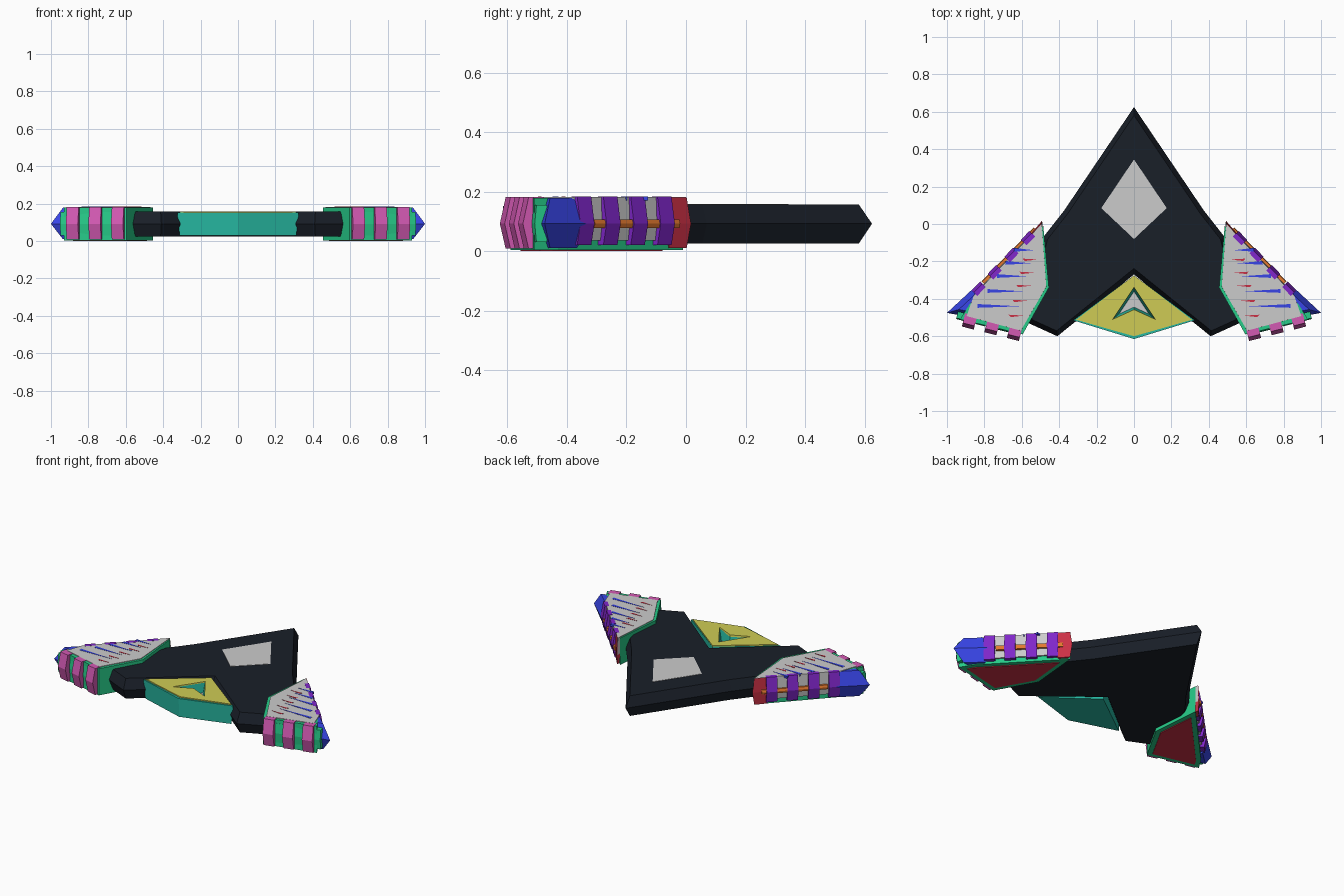
import bpy, bmesh
from mathutils import Vector as V

if "Cube" in bpy.data.objects:
    bpy.data.objects.remove(bpy.data.objects["Cube"])

COLORS = dict(black=(.010, .014, .022), teal=(.02, .48, .36), yellow=(.62, .60, .09),
              green=(.02, .60, .25), red=(.60, .03, .06), blue=(.04, .06, .80),
              purple=(.22, .02, .60), pink=(.65, .10, .45), orange=(.80, .20, .03))
MATS = {}
for key, c in COLORS.items():
    MATS[key] = bpy.data.materials.new(key)
    MATS[key].diffuse_color = (*c, 1)


def inset(pts, d):
    """Offset a closed 2D outline inwards by d with mitred corners."""
    p = [V(q) for q in pts]
    n = len(p)
    area = sum(p[i].x * p[(i + 1) % n].y - p[(i + 1) % n].x * p[i].y for i in range(n))
    s = 1 if area > 0 else -1
    res = []
    for i in range(n):
        a = (p[i] - p[i - 1]).normalized()
        b = (p[(i + 1) % n] - p[i]).normalized()
        na, nb = V((-a.y, a.x)) * s, V((-b.y, b.x)) * s
        res.append(p[i] + (na + nb) * d / (1 + na.dot(nb)))
    return res


def loft(name, rings, color=None, mirror=False):
    """Closed solid through (z, outline) rings."""
    bm = bmesh.new()
    loops = [[bm.verts.new((x, y, z)) for x, y in pts] for z, pts in rings]
    n = len(loops[0])
    bm.faces.new(loops[0])
    bm.faces.new(loops[-1])
    for lo, hi in zip(loops, loops[1:]):
        for i in range(n):
            j = (i + 1) % n
            bm.faces.new((lo[i], lo[j], hi[j], hi[i]))
    bmesh.ops.recalc_face_normals(bm, faces=bm.faces)
    me = bpy.data.meshes.new(name)
    bm.to_mesh(me)
    bm.free()
    ob = bpy.data.objects.new(name, me)
    bpy.context.collection.objects.link(ob)
    if color:
        me.materials.append(MATS[color])
    if mirror:
        m = ob.modifiers.new("mirror", 'MIRROR')
        m.use_axis = (True, False, False)
    return ob


def slab(name, pts, levels, color=None, mirror=False):
    """Loft of one outline with a different inset at each height."""
    return loft(name, [(z, inset(pts, d)) for z, d in levels], color, mirror)


def both(half):
    """Complete a half outline that starts and ends on the centre line."""
    return half + [(-x, y) for x, y in half[-2:0:-1]]


def chevron(name, p, edge, width, out, depth, color, z=(.008, .092, .181), tip=.02):
    """Block across a wing edge whose outer face is pointed at mid height."""
    e = V(edge).normalized()
    o = V((e.y, -e.x)) if out[1] < 0 else V((-e.y, e.x))
    reach = abs(out[0])
    rings = []
    for h, r in zip(z, (reach - tip, reach, reach - tip)):
        a, b = V(p) - e * width / 2, V(p) + e * width / 2
        rings.append((h, [a - o * depth, b - o * depth, b + o * r, a + o * r]))
    return loft(name, rings, color, True)


# Centre hull with bevelled rim
hull = both([(0, .625), (.375, .07), (.485, -.07), (.53, -.25), (.575, -.525), (.41, -.6), (0, -.27)])
slab("hull", hull, [(.025, .025), (.092, 0), (.157, .025)], 'black')
slab("diamond_window", both([(0, .345), (.175, .085), (0, -.08)]), [(.14, 0), (.159, 0)])

# Tail plate with an arrow-shaped recess
tail = both([(0, -.275), (.325, -.515), (0, -.615)])
tail_block = slab("tail_block", tail, [(.03, .006), (.152, 0)], 'teal')
tail_top = slab("tail_top", both([(0, -.275), (.31, -.512), (0, -.6)]), [(.148, 0), (.159, 0)], 'yellow')
arrow = both([(0, -.335), (.12, -.515), (0, -.46)])
cutter = slab("arrow_cutter", arrow, [(.09, .014), (.17, 0)], 'teal')
cutter.hide_render = True
cutter.hide_set(True)
for ob in (tail_block, tail_top):
    m = ob.modifiers.new("recess", 'BOOLEAN')
    m.operation = 'DIFFERENCE'
    m.object = cutter
    m.solver = 'EXACT'
slab("arrow_floor", arrow, [(.085, .014), (.094, .014)])
slab("arrow_rim", both([(0, -.335), (.12, -.515), (0, -.46)]), [(.08, .016), (.09, .016)], 'teal')

# Wing core, top skin and underside plate
core = [(.485, -.01), (.455, -.34), (.595, -.59), (.93, -.51), (.88, -.43)]
slab("wing_core", core, [(.004, 0), (.178, 0)], 'green', True)
skin = [(.49, .01), (.465, -.335), (.603, -.575), (.90, -.495), (.86, -.38)]
slab("wing_skin", skin, [(.035, .008), (.092, 0), (.182, .004)], None, True)
slab("wing_underside", core, [(0, .03), (.02, .03)], 'red', True)

# Leading edge: red root, orange strip, purple bands and blue tip
slab("wing_root_cap", [(.492, .017), (.485, -.07), (.56, -.062)],
     [(.01, .006), (.092, 0), (.18, .006)], 'red', True)
lead = V((.37, -.38))
start = V((.49, .005))
chevron("edge_strip", start + lead * .47, lead, .40, (.016, 1), .03, 'orange', (.078, .092, .106), .004)
for i, y in enumerate((-.075, -.165, -.257, -.345)):
    p = start + lead * ((.005 - y) / .38)
    chevron(f"edge_band_{i}", p, lead, .066, (.02, 1), .022, 'purple', (.02, .092, .183), .016)
slab("wing_tip", [(.82, -.308), (1.0, -.475), (.86, -.502), (.80, -.42)],
     [(.01, .03), (.092, 0), (.178, .03)], 'blue', True)

# Trailing edge: pink feathers with green ribs between them
trail = V((.335, .085))
for i, t in enumerate((.11, .47, .83)):
    chevron(f"rear_feather_{i}", V((.60, -.585)) + trail * t, trail, .066, (.043, -1), .03, 'pink')
for i, t in enumerate((.29, .65, .96)):
    chevron(f"rear_rib_{i}", V((.60, -.585)) + trail * t, trail, .055, (.012, -1), .03, 'green',
            (.03, .092, .155), .006)

# Thin coloured streaks on the wing tops
for i, y in enumerate((-.14, -.21, -.28, -.36, -.44)):
    x = .50 - y * .25
    slab(f"wing_streak_{i}", [(x, y), (x + .05 - y * .4, y + .012), (x + .05 - y * .4, y - .008)],
         [(.17, 0), (.1835, 0)], 'blue', True)
    slab(f"wing_fleck_{i}", [(x - .02, y - .05), (x + .06, y - .045), (x + .05, y - .058)],
         [(.17, 0), (.1835, 0)], 'red', True)

for m in bpy.data.materials:
    if m.users and not m.is_grease_pencil:
        m.use_nodes = True
        m.node_tree.nodes["Principled BSDF"].inputs["Base Color"].default_value = m.diffuse_color
